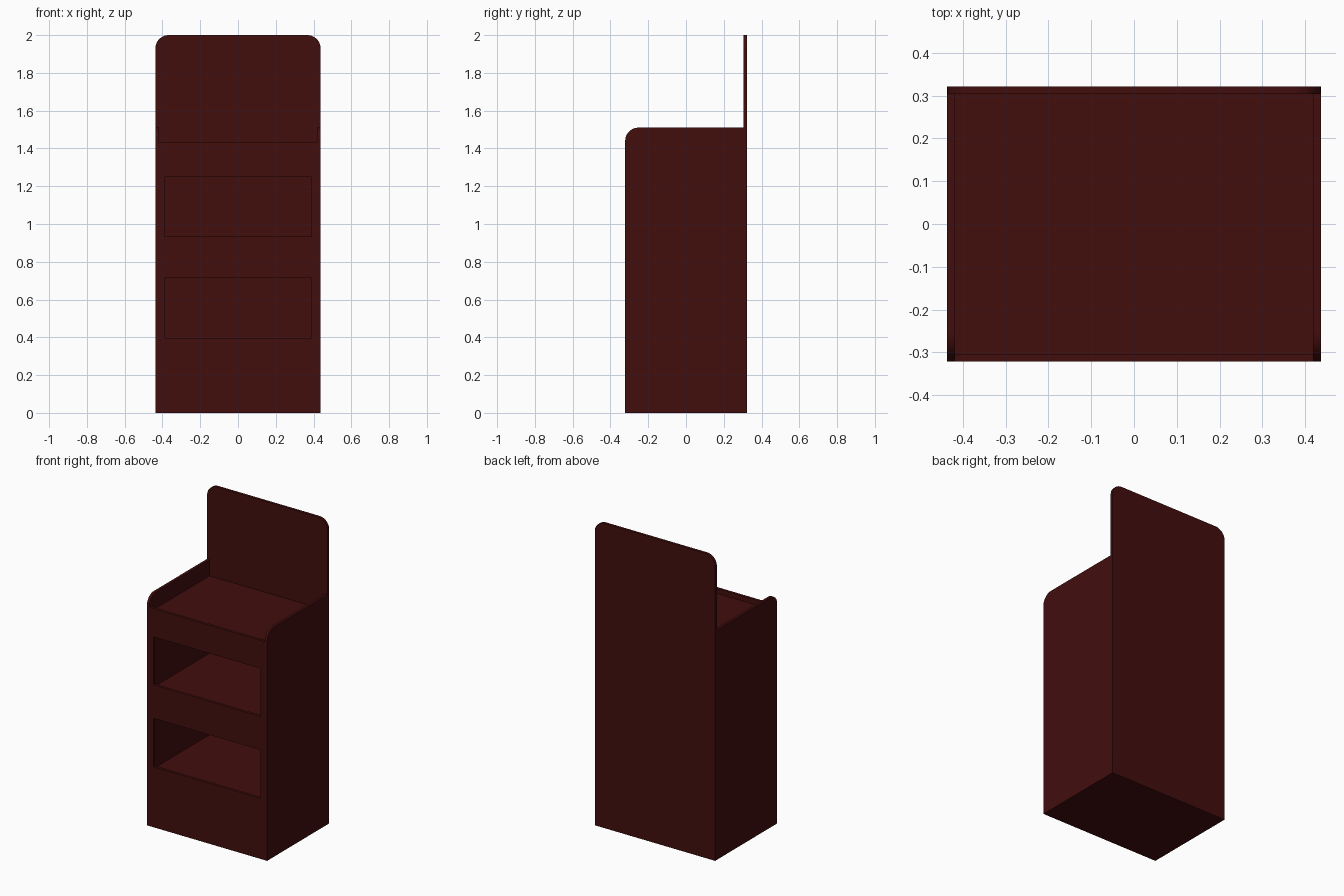
import bpy, bmesh, math
from mathutils import Matrix

if "Cube" in bpy.data.objects:
    bpy.data.objects.remove(bpy.data.objects["Cube"])

W, D, T = 0.437, 0.322, 0.018   # half width, half depth, board thickness
R = 0.07                        # corner radius

maroon = bpy.data.materials.new("dark maroon")
maroon.diffuse_color = (0.054, 0.0044, 0.0042, 1)
maroon.use_nodes = True
maroon.node_tree.nodes["Principled BSDF"].inputs["Base Color"].default_value = maroon.diffuse_color


def rect(x0, x1, z0, z1):
    return [(x0, z0), (x1, z0), (x1, z1), (x0, z1)]


def arc(cx, cz, a0, a1, n=12):
    return [(cx + R * math.cos(math.radians(a0 + (a1 - a0) * i / n)),
             cz + R * math.sin(math.radians(a0 + (a1 - a0) * i / n))) for i in range(n + 1)]


def board(name, outlines, matrix):
    """Flat board from an outline plus optional hole outlines, extruded by T."""
    cu = bpy.data.curves.new(name, 'CURVE')
    cu.dimensions, cu.fill_mode, cu.extrude = '2D', 'BOTH', T / 2
    for pts in outlines:
        sp = cu.splines.new('POLY')
        sp.points.add(len(pts) - 1)
        for p, (u, v) in zip(sp.points, pts):
            p.co = (u, v, 0, 1)
        sp.use_cyclic_u = True
    tmp = bpy.data.objects.new(name + "_curve", cu)
    bpy.context.collection.objects.link(tmp)
    dg = bpy.context.evaluated_depsgraph_get()
    me = bpy.data.meshes.new_from_object(tmp.evaluated_get(dg))
    bpy.data.objects.remove(tmp)
    bm = bmesh.new()
    bm.from_mesh(me)
    bmesh.ops.transform(bm, matrix=matrix, verts=bm.verts)
    bmesh.ops.remove_doubles(bm, verts=bm.verts, dist=1e-5)
    bmesh.ops.recalc_face_normals(bm, faces=bm.faces)
    bm.to_mesh(me)
    bm.free()
    me.materials.clear()
    me.materials.append(maroon)
    ob = bpy.data.objects.new(name, me)
    bpy.context.collection.objects.link(ob)
    bpy.ops.object.select_all(action='DESELECT')
    ob.select_set(True)
    bpy.context.view_layer.objects.active = ob
    bpy.ops.object.shade_smooth_by_angle(angle=math.radians(30))
    return ob


def upright(y):      # outline (x, z) standing across the model
    return Matrix.Translation((0, y, 0)) @ Matrix.Rotation(math.pi / 2, 4, 'X')


def sideways(x):     # outline (y, z) standing along the model
    return Matrix(((0, 0, 1, x), (1, 0, 0, 0), (0, 1, 0, 0), (0, 0, 0, 1)))


# tall back board with two rounded top corners
board("back_board", [[(-W, 0), (W, 0)] + arc(W - R, 2 - R, 0, 90) + arc(R - W, 2 - R, 90, 180)],
      upright(D - T / 2))

# side boards with a rounded front top corner
side = [(-D, 0), (D - T, 0), (D - T, 1.51)] + arc(R - D, 1.51 - R, 90, 180)
for name, s in (("left_side", -1), ("right_side", 1)):
    board(name, [side], sideways(s * (W - T / 2)))

# front board with two openings
xi = W - T
board("front_board", [rect(-xi, xi, 0, 1.435),
                      rect(-0.39, 0.39, 0.397, 0.715),
                      rect(-0.39, 0.39, 0.935, 1.25)], upright(-D + T / 2))

# shelves and bottom, set between the boards
for name, top in (("bottom_board", T), ("lower_shelf", 0.36),
                  ("upper_shelf", 0.895), ("top_shelf", 1.403)):
    board(name, [rect(-xi, xi, -D + T, D - T)], Matrix.Translation((0, 0, top - T / 2)))
